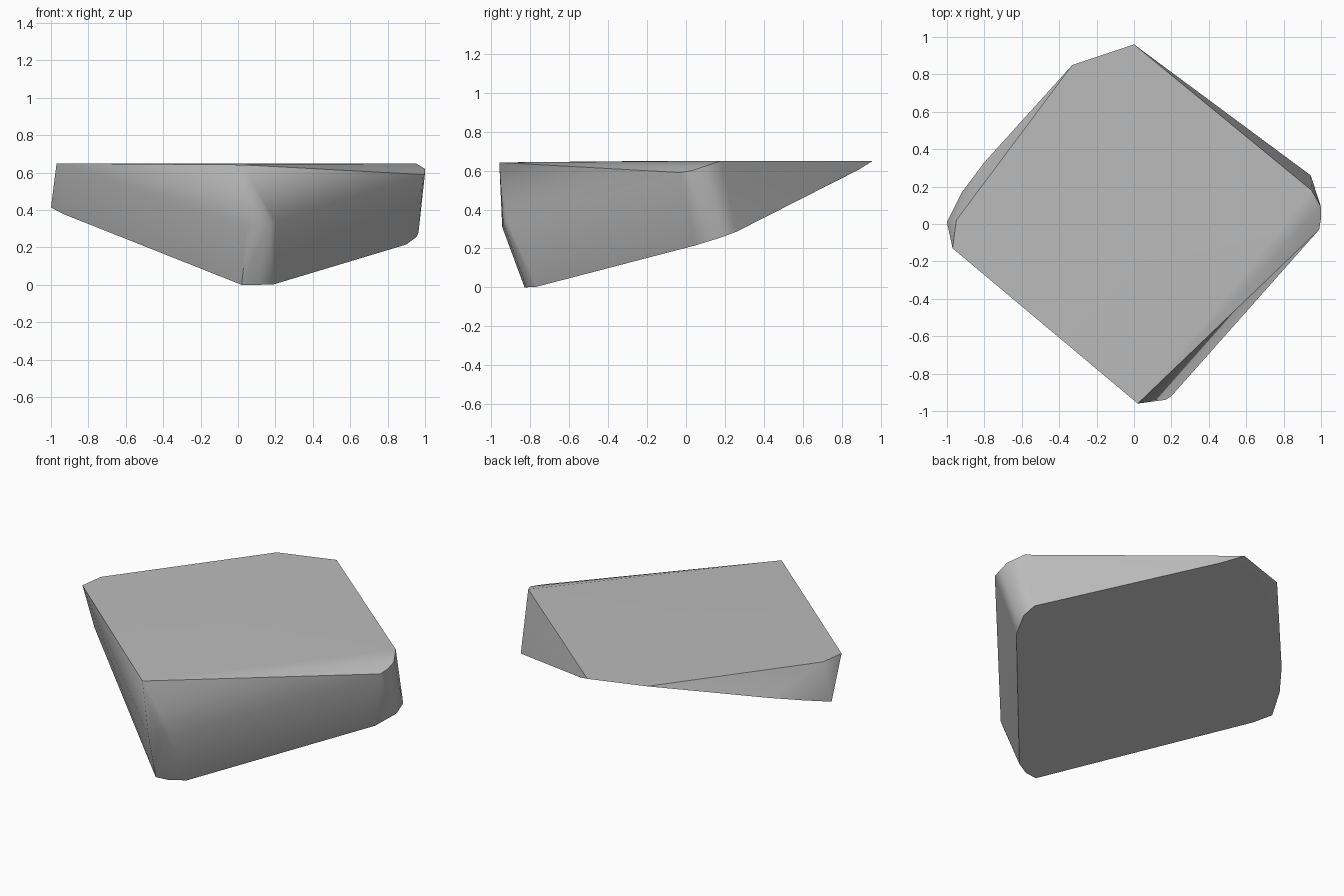
import bpy
import bmesh
import math

# Remove the default cube only
default_cube = bpy.data.objects.get("Cube")
if default_cube:
    bpy.data.objects.remove(default_cube, do_unlink=True)


def make_material(name, colour):
    material = bpy.data.materials.new(name)
    material.use_nodes = True
    material.diffuse_color = colour
    shader = material.node_tree.nodes["Principled BSDF"]
    shader.inputs["Base Color"].default_value = colour
    shader.inputs["Roughness"].default_value = 0.9
    return material


def underside(x, y):
    """Height of the sloping flat underside."""
    return max(0.0, 0.2985 - 0.1115 * x + 0.357 * y)


# Rim of the flat top, clockwise from the left corner
top_rim = [(-0.97, -0.13, 0.65), (-0.95, 0.02, 0.65), (-0.33, 0.85, 0.65),
           (0, 0.96, 0.65), (0.95, 0.18, 0.65), (0.02, -0.96, 0.642)]

# Worn shoulders of the front and right corners
shoulders = [(0.05, -0.945, 0.31), (0.17, -0.94, 0.33), (0.2, -0.92, 0.34),
             (0.99, -0.03, 0.59), (1, 0.03, 0.6), (1, 0.09, 0.62),
             (0.965, 0.12, 0.28)]

# Outline of the underside, dropped onto its sloping plane
base_outline = [(-1, 0.01), (-0.93, -0.07), (0.02, -0.83), (0.1, -0.82),
                (0.19, -0.77), (0.9, 0.05), (0.955, 0.18), (0.945, 0.26),
                (0.1, 0.885), (-0.8, 0.33), (-0.92, 0.17)]
base_rim = [(x, y, underside(x, y)) for x, y in base_outline]

# Stone slab: the tight skin around the corner points
bm = bmesh.new()
for point in top_rim + shoulders + base_rim:
    bm.verts.new(point)
hull = bmesh.ops.convex_hull(bm, input=bm.verts[:])
loose = [v for v in bm.verts if not v.link_faces]
bmesh.ops.delete(bm, geom=loose, context='VERTS')
bmesh.ops.dissolve_limit(bm, angle_limit=math.radians(1.5),
                         verts=bm.verts[:], edges=bm.edges[:])
bmesh.ops.recalc_face_normals(bm, faces=bm.faces[:])

mesh = bpy.data.meshes.new("stone_slab")
bm.to_mesh(mesh)
bm.free()
stone = bpy.data.objects.new("stone_slab", mesh)
bpy.context.collection.objects.link(stone)
mesh.materials.append(make_material("stone grey", (0.5, 0.5, 0.5, 1)))

# Soft worn corners, crisp main edges
bpy.ops.object.select_all(action='DESELECT')
stone.select_set(True)
bpy.context.view_layer.objects.active = stone
bpy.ops.object.shade_smooth_by_angle(angle=math.radians(45))
weighted = stone.modifiers.new("flat_face_shading", 'WEIGHTED_NORMAL')
weighted.keep_sharp = True
